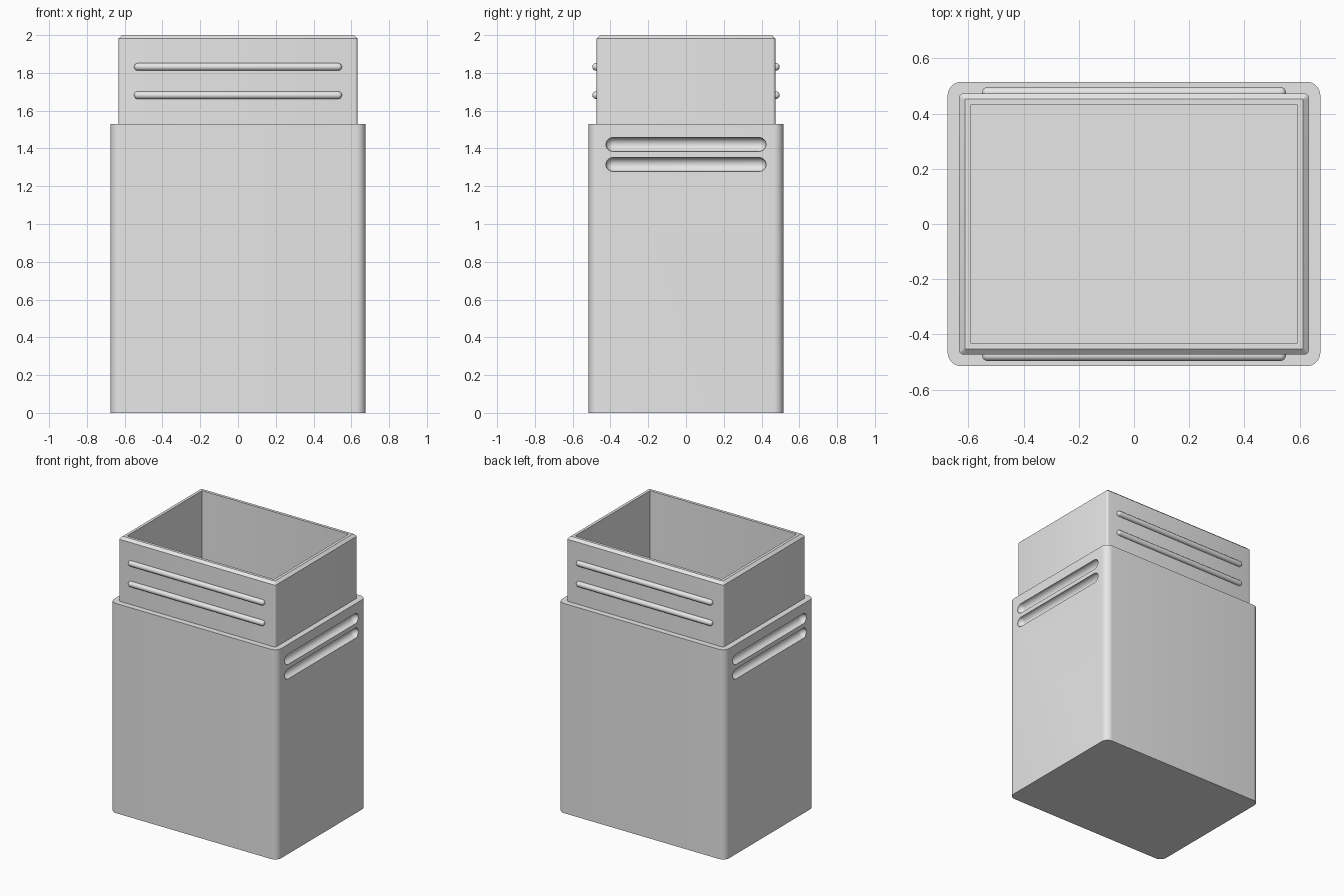
import bpy, bmesh, math
from mathutils import Vector, Matrix

old = bpy.data.objects.get("Cube")
if old:
    bpy.data.objects.remove(old, do_unlink=True)

grey = bpy.data.materials.new("light grey")
grey.use_nodes = True
grey.diffuse_color = (0.8, 0.8, 0.8, 1)
grey.node_tree.nodes["Principled BSDF"].inputs["Base Color"].default_value = (0.8, 0.8, 0.8, 1)


def make_object(name, bm):
    bmesh.ops.recalc_face_normals(bm, faces=bm.faces)
    mesh = bpy.data.meshes.new(name)
    bm.to_mesh(mesh)
    bm.free()
    mesh.materials.append(grey)
    obj = bpy.data.objects.new(name, mesh)
    bpy.context.collection.objects.link(obj)
    return obj


def smooth(obj):
    bpy.ops.object.select_all(action='DESELECT')
    obj.select_set(True)
    bpy.context.view_layer.objects.active = obj
    bpy.ops.object.shade_smooth_by_angle(angle=math.radians(30))


def rounded_ring(bm, hx, hy, z, radius, steps):
    """One rounded rectangle of vertices, counter-clockwise."""
    ring = []
    for corner, (sx, sy) in enumerate(((1, 1), (-1, 1), (-1, -1), (1, -1))):
        for i in range(steps + 1):
            a = (corner + i / steps) * math.pi / 2
            ring.append(bm.verts.new((sx * (hx - radius) + radius * math.cos(a),
                                      sy * (hy - radius) + radius * math.sin(a), z)))
    return ring


def loft(name, sections, steps, cyclic=False):
    """Skin a stack of rounded rectangles, capped or joined back to the start."""
    bm = bmesh.new()
    rings = [rounded_ring(bm, *s, steps) for s in sections]
    pairs = list(zip(rings, rings[1:]))
    if cyclic:
        pairs.append((rings[-1], rings[0]))
    else:
        bm.faces.new(rings[0])
        bm.faces.new(rings[-1])
    n = len(rings[0])
    for a, b in pairs:
        for i in range(n):
            j = (i + 1) % n
            bm.faces.new((a[i], a[j], b[j], b[i]))
    return make_object(name, bm)


def capsule(name, half_length, radius, location, axis):
    """Round-ended bar lying along the x or y axis."""
    bm = bmesh.new()
    bmesh.ops.create_uvsphere(bm, u_segments=24, v_segments=12, radius=radius)
    top = [v for v in bm.verts if v.co.z > 1e-5]
    mid = [v for v in bm.verts if abs(v.co.z) <= 1e-5]
    equator = [e for e in bm.edges if e.verts[0] in mid and e.verts[1] in mid]
    bmesh.ops.split_edges(bm, edges=equator)
    bm.faces.ensure_lookup_table()
    upper = {v for f in bm.faces if f.calc_center_median().z > 0 for v in f.verts}
    shift = half_length - radius
    for v in bm.verts:
        v.co.z += shift if v in upper else -shift
    rim = [e for e in bm.edges if e.is_boundary]
    bmesh.ops.bridge_loops(bm, edges=rim)
    turn = Matrix.Rotation(math.pi / 2, 4, 'Y' if axis == 'x' else 'X')
    bmesh.ops.transform(bm, matrix=Matrix.Translation(Vector(location)) @ turn, verts=bm.verts)
    return make_object(name, bm)


# Hollow body with rounded corners and a floor
body = loft("container_body", [
    (0.675, 0.515, 0, 0.05),
    (0.675, 0.515, 1.53, 0.05),
    (0.592, 0.432, 1.53, 0.002),
    (0.592, 0.432, 0.04, 0.002),
], 8)

# Grip grooves cut into both sides of the body
for side, sx in (("left", 1), ("right", -1)):
    for level, z in (("upper", 1.421), ("lower", 1.315)):
        cutter = capsule(f"{side}_{level}_groove_cutter", 0.424, 0.037, (sx * 0.675, 0, z), 'y')
        smooth(cutter)
        cutter.hide_render = True
        cutter.hide_set(True)
        cut = body.modifiers.new(f"{side} {level} groove", 'BOOLEAN')
        cut.operation = 'DIFFERENCE'
        cut.solver = 'EXACT'
        cut.object = cutter
# Apply the cuts, then drop the cutters
bpy.context.view_layer.update()
cut_mesh = bpy.data.meshes.new_from_object(body.evaluated_get(bpy.context.evaluated_depsgraph_get()))
cutters = [m.object for m in body.modifiers]
body.modifiers.clear()
body.data = cut_mesh
for cutter in cutters:
    bpy.data.objects.remove(cutter, do_unlink=True)
smooth(body)

# Narrower collar with a chamfered rim
collar = loft("collar", [
    (0.633, 0.473, 1.53, 0.015),
    (0.633, 0.473, 1.982, 0.015),
    (0.613, 0.453, 2.0, 0.004),
    (0.592, 0.432, 2.0, 0.002),
    (0.592, 0.432, 1.53, 0.002),
], 4, cyclic=True)
smooth(collar)

# Snap ridges on the front and back of the collar
for side, sy in (("front", -1), ("back", 1)):
    for level, z in (("upper", 1.832), ("lower", 1.682)):
        smooth(capsule(f"{side}_{level}_ridge", 0.55, 0.02, (0, sy * 0.476, z), 'x'))
